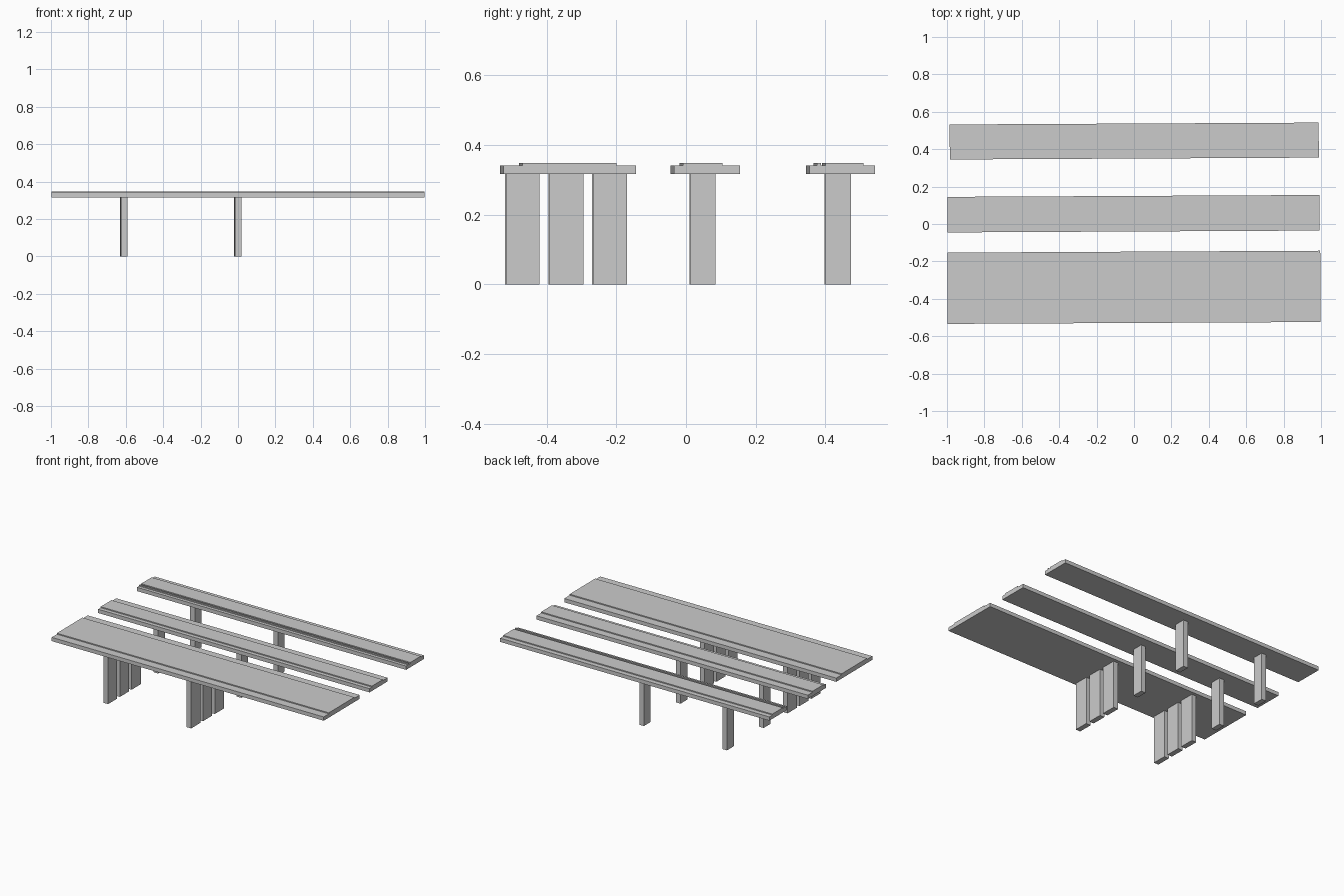
import bpy, bmesh, math

if "Cube" in bpy.data.objects:
    bpy.data.objects.remove(bpy.data.objects["Cube"])

SKEW = math.radians(0.29)   # the whole bench row is turned very slightly
C, S = math.cos(SKEW), math.sin(SKEW)
Z0, Z1, Z2 = 0.316, 0.341, 0.348


def turn(x, y, z):
    return (x * C - y * S, x * S + y * C, z)


def extrude_x(name, profile, x0, x1):
    """Sweep a closed (y, z) profile from x0 to x1."""
    bm = bmesh.new()
    face = bm.faces.new([bm.verts.new(turn(x0, y, z)) for y, z in profile])
    out = bmesh.ops.extrude_face_region(bm, geom=[face])
    moved = [g for g in out["geom"] if isinstance(g, bmesh.types.BMVert)]
    bmesh.ops.translate(bm, verts=moved, vec=turn(x1 - x0, 0, 0))
    bmesh.ops.recalc_face_normals(bm, faces=bm.faces)
    me = bpy.data.meshes.new(name)
    bm.to_mesh(me)
    bm.free()
    bpy.context.collection.objects.link(bpy.data.objects.new(name, me))


def plank(name, y0, y1, raised, x0, x1):
    """Slab with low raised bands running along its top."""
    prof = [(y1, Z1), (y1, Z0), (y0, Z0), (y0, Z1)]
    for a, b in raised:
        prof += [(a, Z1), (a, Z2), (b, Z2), (b, Z1)]
    extrude_x(name, prof, x0, x1)


# Planks
plank("front_wide_plank", -0.529, -0.148, [(-0.475, -0.205)], -0.999, 0.995)
plank("middle_plank", -0.04, 0.15, [(-0.014, 0.10)], -0.997, 0.992)
plank("back_plank", 0.35, 0.537, [(0.371, 0.383), (0.395, 0.505)], -0.983, 0.99)

# Legs: two stations along x, under each plank
legs = {"front_leg_a": (-0.517, -0.421), "front_leg_b": (-0.392, -0.295),
        "front_leg_c": (-0.267, -0.169), "middle_leg": (0.013, 0.085),
        "back_leg": (0.401, 0.473)}
for name, (a, b) in legs.items():
    for side, x in (("left", -0.611), ("centre", -0.002)):
        extrude_x(f"{name}_{side}", [(a, 0), (b, 0), (b, Z0), (a, Z0)],
                  x - 0.017, x + 0.017)
